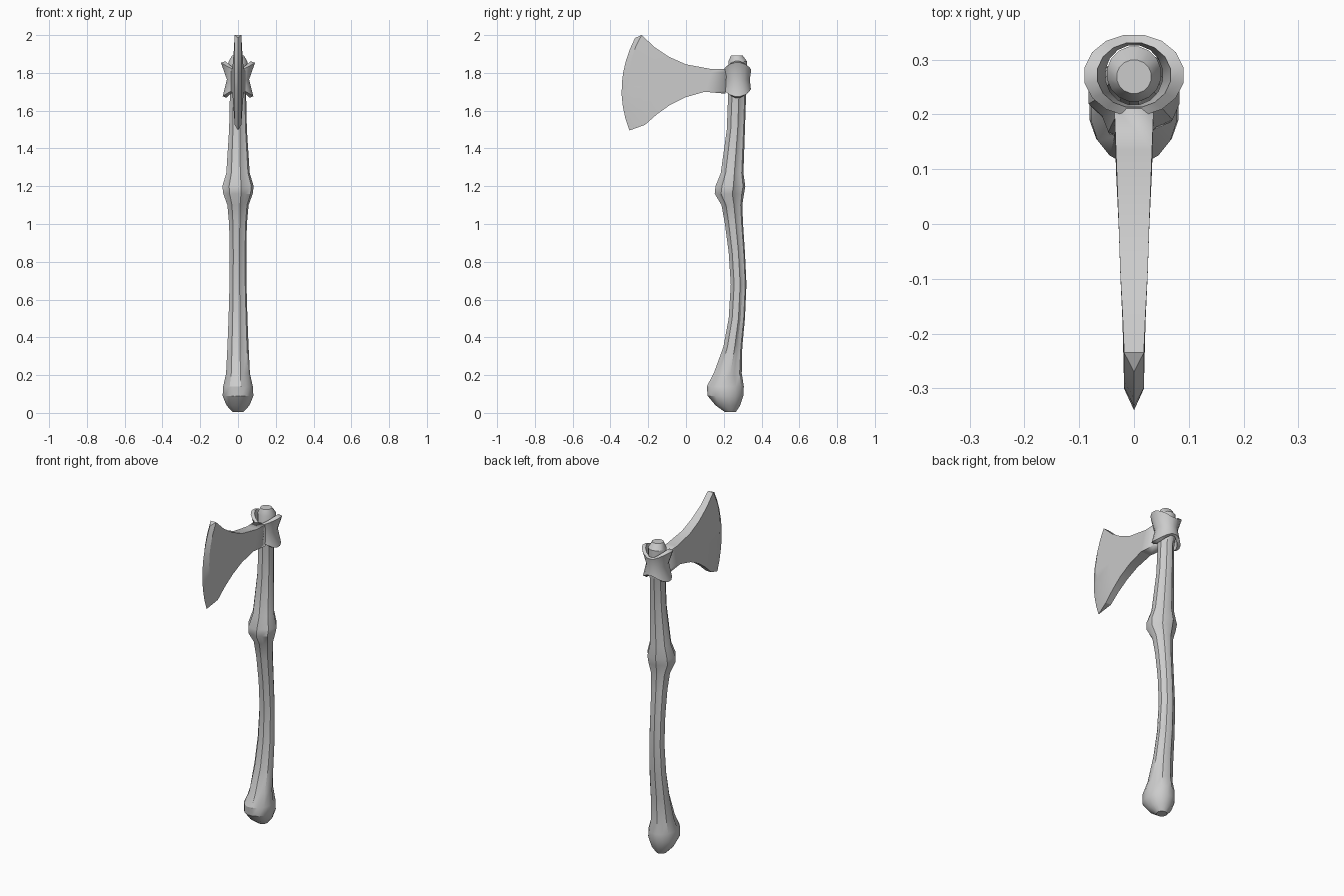
import bpy, bmesh, math

if "Cube" in bpy.data.objects:
    bpy.data.objects.remove(bpy.data.objects["Cube"])


def loft(name, rings, cap=True, wrap=False, angle=30):
    """Skin a list of equal-length closed rings into one object."""
    bm = bmesh.new()
    vs = [[bm.verts.new(p) for p in r] for r in rings]
    n = len(rings[0])
    pairs = list(zip(vs, vs[1:])) + ([(vs[-1], vs[0])] if wrap else [])
    for a, b in pairs:
        for i in range(n):
            j = (i + 1) % n
            bm.faces.new((a[i], a[j], b[j], b[i]))
    if cap:
        bm.faces.new(vs[0])
        bm.faces.new(vs[-1])
    bmesh.ops.remove_doubles(bm, verts=bm.verts, dist=0.0005)
    bmesh.ops.recalc_face_normals(bm, faces=bm.faces)
    me = bpy.data.meshes.new(name)
    bm.to_mesh(me)
    bm.free()
    ob = bpy.data.objects.new(name, me)
    bpy.context.collection.objects.link(ob)
    bpy.ops.object.select_all(action='DESELECT')
    ob.select_set(True)
    bpy.context.view_layer.objects.active = ob
    bpy.ops.object.shade_smooth_by_angle(angle=math.radians(angle))
    return ob


# Haft: z, front y, back y, half width
haft = [
    (0.005, .205, .265, .030), (0.04, .155, .288, .062), (0.09, .113, .305, .083),
    (0.14, .108, .308, .080), (0.21, .147, .295, .063), (0.35, .198, .298, .056),
    (0.50, .226, .312, .050), (0.68, .237, .320, .045), (0.85, .226, .312, .044),
    (1.00, .206, .302, .047), (1.10, .188, .298, .056), (1.16, .152, .307, .078),
    (1.20, .156, .314, .083), (1.27, .184, .304, .062), (1.50, .216, .312, .047),
    (1.68, .223, .318, .043), (1.72, .223, .325, .050), (1.86, .223, .325, .050),
    (1.893, .238, .300, .032),
]
SIDES = 16
grooves = {1: .84, 5: .86, 9: .85, 13: .88}   # carved lines along the wood
rings = []
for z, y0, y1, hx in haft:
    ring = []
    for k in range(SIDES):
        a = 2 * math.pi * (k + .5) / SIDES
        r = grooves.get(k, 1.02) if .15 < z < 1.7 else 1
        if k == 11 and 1.1 < z < 1.18:        # notch under the knot
            r = .85
        ring.append((hx * r * math.cos(a), (y0 + y1) / 2 + (y1 - y0) / 2 * r * math.sin(a), z))
    rings.append(ring)
loft("haft", rings)

# Blade: top y, top z, bottom y, bottom z, edge bulge, half thickness
blade = [
    (.215, 1.82, .21, 1.69, 0, .036), (.135, 1.82, .10, 1.70, 0, .033),
    (.00, 1.845, -.005, 1.67, 0, .028), (-.09, 1.885, -.085, 1.63, .005, .025),
    (-.165, 1.935, -.155, 1.58, .02, .021), (-.235, 2.0, -.217, 1.525, .075, .018),
    (-.27, 1.985, -.30, 1.495, .055, 0),
]
ROWS = 8
rings = []
for ty, tz, by, bz, bulge, w in blade:
    col = []
    for i in range(ROWS + 1):
        s = i / ROWS
        col.append((ty + (by - ty) * s - bulge * 4 * s * (1 - s), tz + (bz - tz) * s))
    rings.append([(w, y, z) for y, z in col] + [(-w, y, z) for y, z in reversed(col)])
# the last ring folds into the sharp cutting edge
bl = loft("blade", rings[:-1] + [rings[-1]], cap=False, angle=20)
bm = bmesh.new()
bm.from_mesh(bl.data)
bmesh.ops.holes_fill(bm, edges=[e for e in bm.edges if e.is_boundary], sides=0)
bmesh.ops.recalc_face_normals(bm, faces=bm.faces)
bm.to_mesh(bl.data)
bm.free()

# Collar: flared ring with waisted sides; x radius, y radius, height factor
profile = [(.068, .060, 1), (.092, .075, .92), (.060, .067, 0),
           (.083, .073, -.92), (.062, .058, -1), (.053, .055, 0)]
rings = []
for rx, ry, h in profile:
    ring = []
    for k in range(16):
        a = 2 * math.pi * (k + .5) / 16
        c, s = math.cos(a), math.sin(a)
        half = .050 + .048 * abs(c) ** 1.3
        ring.append((rx * c, .272 + ry * s, 1.765 + h * half))
    rings.append(ring)
loft("collar", rings, cap=False, wrap=True, angle=35)
